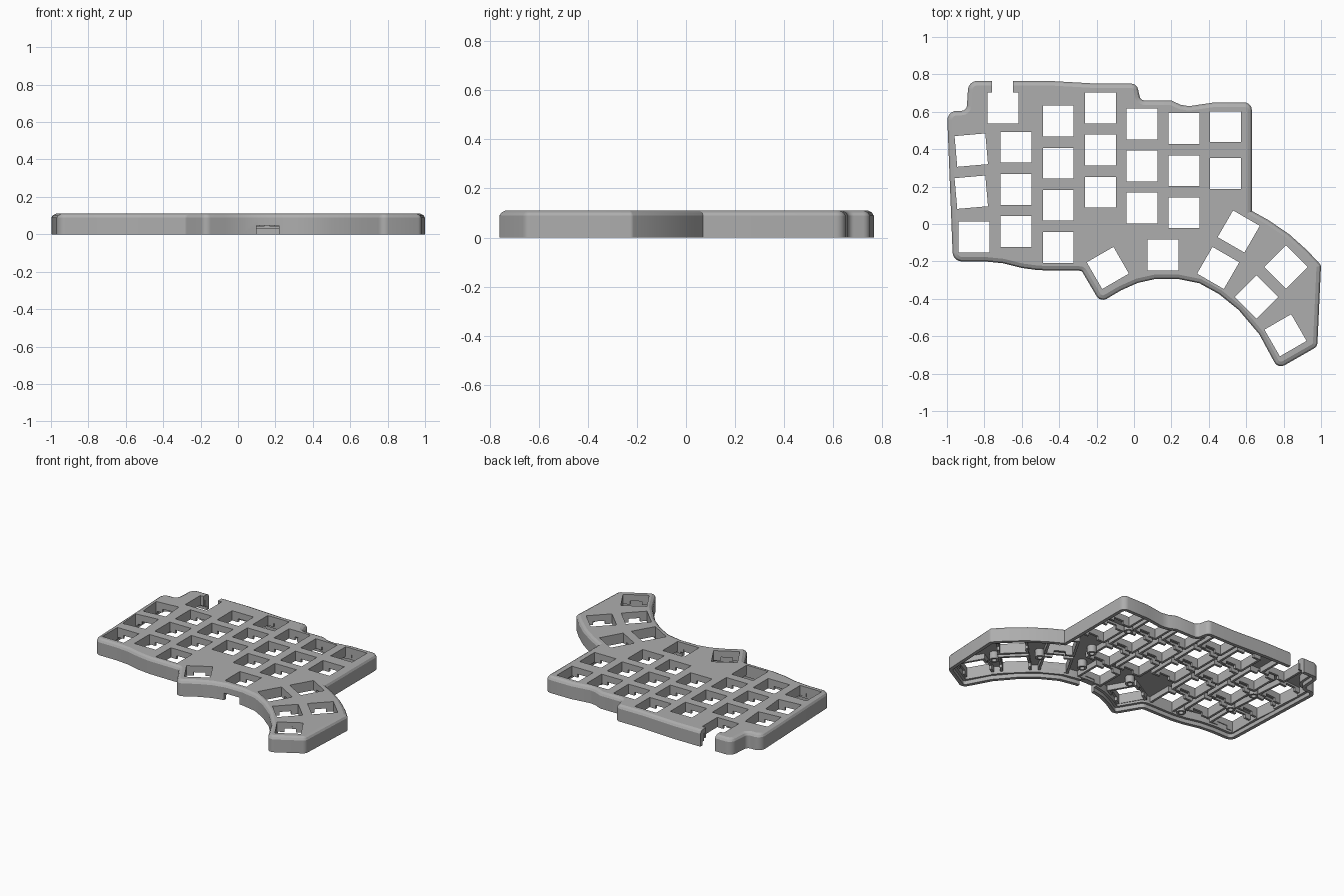
import bpy, bmesh, math
from mathutils import Matrix, Vector

cube = bpy.data.objects.get("Cube")
if cube:
    bpy.data.objects.remove(cube, do_unlink=True)

HEIGHT = 0.11
PLATE_BOTTOM = 0.08
KEY = 0.165
PITCH = 0.225

grey = bpy.data.materials.new("case grey")
grey.use_nodes = True
grey.diffuse_color = (0.42, 0.42, 0.42, 1)
grey.node_tree.nodes["Principled BSDF"].inputs["Base Color"].default_value = grey.diffuse_color

# Case outline, counter-clockwise: x, y and an optional corner radius
OUTLINE = [
    (.63, .65, .04), (.43, .65), (.295, .63), (.25, .637), (.2, .66),
    (.035, .66, .03), (.015, .75, .035), (-.19, .75), (-.455, .765),
    (-.885, .765, .05), (-.895, .605, .03), (-1, .605, .05),
    (-.968, -.2, .05), (-.8, -.2), (-.7, -.21), (-.6, -.235), (-.51, -.247),
    (-.28, -.25, .02), (-.18, -.42, .04), (-.07, -.355), (.02, -.315),
    (.11, -.295), (.24, -.295), (.35, -.317), (.455, -.375), (.56, -.46),
    (.67, -.59), (.77, -.775, .04), (.98, -.655, .035), (1, -.22, .02),
    (.925, -.14), (.83, -.055), (.72, .02), (.63, .07),
]

# Key openings: x, y and turn in degrees
keys = [(-.87, .395, 5), (-.87, .17, 5), (-.855, -.07, 0), (-.7, .62, 0),
        (.49, .52, 0), (.49, .27, 0), (-.14, -.235, 30), (.155, -.165, 0),
        (.45, -.235, -30), (.56, -.04, -30), (.813, -.23, 45),
        (.655, -.39, 45), (.81, -.595, 30)]
for x, top, count in [(-.63, .41, 3), (-.405, .55, 4), (-.18, .62, 3),
                      (.043, .535, 3), (.267, .51, 3)]:
    keys += [(x, top - PITCH * row, 0) for row in range(count)]

POSTS = [(.38, .4), (.38, .04), (.6, -.21), (.8, -.42), (.31, -.14),
         (-.05, -.1), (-.745, .285), (-.745, .06), (-.53, -.17)]


def inset_outline(d, steps=6):
    """Offset the outline inwards by d and round its corners."""
    pts = [Vector(p[:2]) for p in OUTLINE]
    loop = []
    for i, p in enumerate(pts):
        a = (p - pts[i - 1]).normalized()
        b = (pts[(i + 1) % len(pts)] - p).normalized()
        na, nb = Vector((-a.y, a.x)), Vector((-b.y, b.x))
        corner = p + (na + nb) * d / (1 + na.dot(nb))
        if len(OUTLINE[i]) < 3:
            loop.append(corner)
            continue
        side = 1 if a.cross(b) > 0 else -1
        radius = max(OUTLINE[i][2] - side * d, .006)
        centre = corner + (na + nb) * side * radius / (1 + na.dot(nb))
        turn = math.atan2(a.cross(b), a.dot(b))
        for k in range(steps + 1):
            spoke = Matrix.Rotation(turn * k / steps, 2) @ na
            loop.append(centre - spoke * side * radius)
    return loop


def circle(x, y, r, n=20):
    return [Vector((x + r * math.cos(math.tau * k / n),
                    y + r * math.sin(math.tau * k / n))) for k in range(n)]


def loft(bm, levels):
    """Skin a stack of (loop, z) levels and cap both ends."""
    rings = [[bm.verts.new((p.x, p.y, z)) for p in loop] for loop, z in levels]
    for lower, upper in zip(rings, rings[1:]):
        for i in range(len(lower)):
            bm.faces.new((lower[i - 1], lower[i], upper[i], upper[i - 1]))
    bm.faces.new(rings[0])
    bm.faces.new(rings[-1])


def add_box(bm, x, y, turn, width, depth, low, high):
    place = (Matrix.Translation((x, y, (low + high) / 2))
             @ Matrix.Rotation(math.radians(turn), 4, "Z")
             @ Matrix.Diagonal((width, depth, high - low, 1)))
    bmesh.ops.create_cube(bm, size=1, matrix=place)


def finish(bm, name):
    bmesh.ops.recalc_face_normals(bm, faces=bm.faces)
    mesh = bpy.data.meshes.new(name)
    bm.to_mesh(mesh)
    bm.free()
    mesh.materials.append(grey)
    obj = bpy.data.objects.new(name, mesh)
    bpy.context.collection.objects.link(obj)
    return obj


def boxes(name, specs):
    bm = bmesh.new()
    for spec in specs:
        add_box(bm, *spec)
    return finish(bm, name)


def activate(obj):
    bpy.ops.object.select_all(action="DESELECT")
    obj.select_set(True)
    bpy.context.view_layer.objects.active = obj


def carve(obj, cutters):
    activate(obj)
    for cutter in cutters:
        mod = obj.modifiers.new("cut", "BOOLEAN")
        mod.operation = "DIFFERENCE"
        mod.solver = "EXACT"
        mod.object = cutter
        bpy.ops.object.modifier_apply(modifier=mod.name)


# Hollow case: inner roof, ledge, rim, outer wall and chamfered top
bm = bmesh.new()
rim, ledge, outer = inset_outline(.024), inset_outline(.042), inset_outline(0)
loft(bm, [(ledge, PLATE_BOTTOM), (ledge, .027), (rim, .027), (rim, 0),
          (outer, 0), (outer, .089), (inset_outline(.008), .102),
          (inset_outline(.024), HEIGHT)])
case = finish(bm, "case_shell")

# Square collars hanging below the key openings
collar = KEY + .032
sockets = boxes("key_sockets", [(*k, collar, collar, .042, PLATE_BOTTOM + .01) for k in keys])

# Cutters: key openings, clip notches, rear port and front slot
holes = boxes("hole_cutter", [(*k, KEY, KEY, -.1, .3) for k in keys])
clips = boxes("clip_cutter", [(*k, .075, KEY + .05, 0, .066) for k in keys])
port = boxes("port_cutter", [(-.703, .71, 0, .113, .2, -.1, .3)])
slot = boxes("slot_cutter", [(.16, -.29, 0, .12, .1, -.05, .048)])
cutters = [holes, clips, port, slot]
for cutter in cutters:
    cutter.hide_render = True
carve(case, [holes, port, slot])
carve(sockets, [holes, clips, port])
for cutter in cutters:
    bpy.data.objects.remove(cutter, do_unlink=True)

# Hollow screw posts
bm = bmesh.new()
for x, y in POSTS:
    wide, bore = circle(x, y, .03), circle(x, y, .016)
    loft(bm, [(wide, PLATE_BOTTOM + .01), (wide, .03), (bore, .03), (bore, .075)])
posts = finish(bm, "screw_posts")

for obj in (case, sockets, posts):
    activate(obj)
    bpy.ops.object.shade_smooth_by_angle(angle=math.radians(25))
